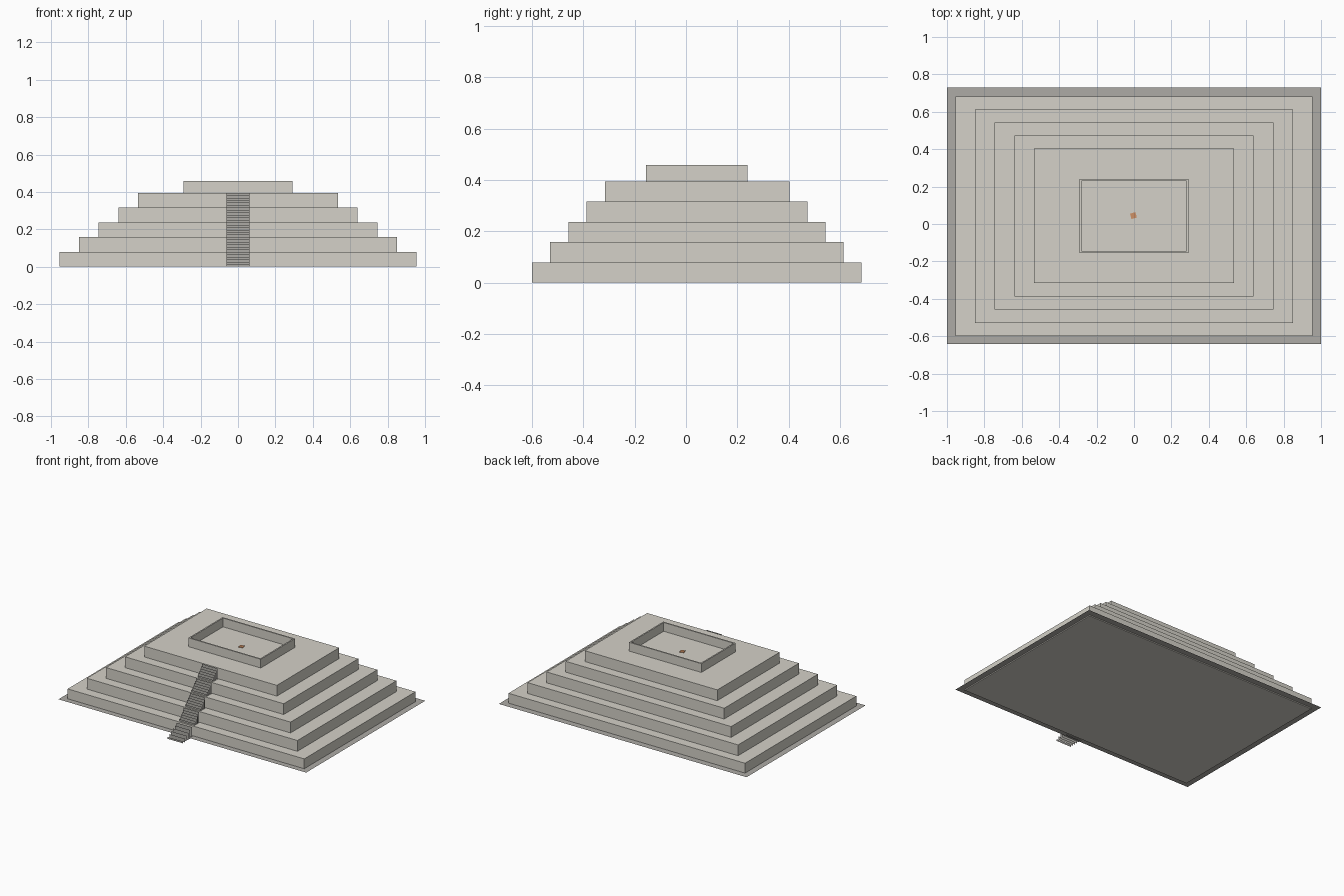
import bpy, bmesh, math

if "Cube" in bpy.data.objects:
    bpy.data.objects.remove(bpy.data.objects["Cube"])


def material(name, rgb):
    m = bpy.data.materials.new(name)
    m.diffuse_color = (*rgb, 1)
    m.use_nodes = True
    m.node_tree.nodes["Principled BSDF"].inputs["Base Color"].default_value = m.diffuse_color
    return m


STONE = material("stone", (0.66, 0.64, 0.58))
DARK = material("dark_stone", (0.42, 0.41, 0.38))
EMBER = material("ember", (0.62, 0.28, 0.13))


def finish(bm, name, mat):
    me = bpy.data.meshes.new(name)
    bm.to_mesh(me)
    bm.free()
    me.materials.append(mat)
    ob = bpy.data.objects.new(name, me)
    bpy.context.collection.objects.link(ob)
    return ob


def ring(bm, hx, y0, y1, z):
    """Rectangle of vertices, counter-clockwise from above."""
    return [bm.verts.new(p) for p in
            ((-hx, y0, z), (hx, y0, z), (hx, y1, z), (-hx, y1, z))]


def bridge(bm, a, b):
    for i in range(4):
        j = (i + 1) % 4
        bm.faces.new((a[i], a[j], b[j], b[i]))


# Stepped body: five tiers lofted as one closed solid
H = 0.079
tiers = [(0.955 - 0.105 * i, -0.60 + 0.071 * i, 0.683 - 0.070 * i)
         for i in range(5)]
bm = bmesh.new()
rings = []
for i, (hx, y0, y1) in enumerate(tiers):
    rings += [ring(bm, hx, y0, y1, i * H), ring(bm, hx, y0, y1, (i + 1) * H)]
for a, b in zip(rings, rings[1:]):
    bridge(bm, a, b)
bm.faces.new(rings[-1])
bm.faces.new(rings[0][::-1])
finish(bm, "stepped_body", STONE)

# Thin paved border around the foot
bm = bmesh.new()
bridge(bm, ring(bm, 1.0, -0.642, 0.73, 0.007), ring(bm, *tiers[0], 0.007))
finish(bm, "ground_border", DARK)

# Low parapet wall on the top terrace
bm = bmesh.new()
T, zb, zt = 0.01, 5 * H, 0.459
loops = [ring(bm, 0.292, -0.155, 0.24, zb),
         ring(bm, 0.292, -0.155, 0.24, zt),
         ring(bm, 0.292 - T, -0.155 + T, 0.24 - T, zt),
         ring(bm, 0.292 - T, -0.155 + T, 0.24 - T, zb)]
for a, b in zip(loops, loops[1:]):
    bridge(bm, a, b)
finish(bm, "parapet", STONE)

# Stairs: each flight is a row of upright riser sheets growing in height
bm = bmesh.new()
STEPS = 6
for i, (hx, y0, y1) in enumerate(tiers):
    run = 0.122 if i == 0 else 0.058
    for s in range(STEPS):
        y = y0 - run * (STEPS - s) / STEPS
        z0, z1 = i * H, i * H + H * (s + 1) / STEPS
        bm.faces.new([bm.verts.new(p) for p in
                      ((-0.062, y, z0), (0.062, y, z0),
                       (0.062, y, z1), (-0.062, y, z1))])
finish(bm, "stair_risers", DARK)

# Small turned hearth tile in the middle of the terrace
bpy.ops.mesh.primitive_cube_add(size=1, location=(-0.003, 0.045, 5 * H + 0.002),
                                rotation=(0, 0, math.radians(15)))
hearth = bpy.context.object
hearth.name = "hearth_tile"
hearth.scale = (0.03, 0.03, 0.005)
hearth.data.materials.append(EMBER)
